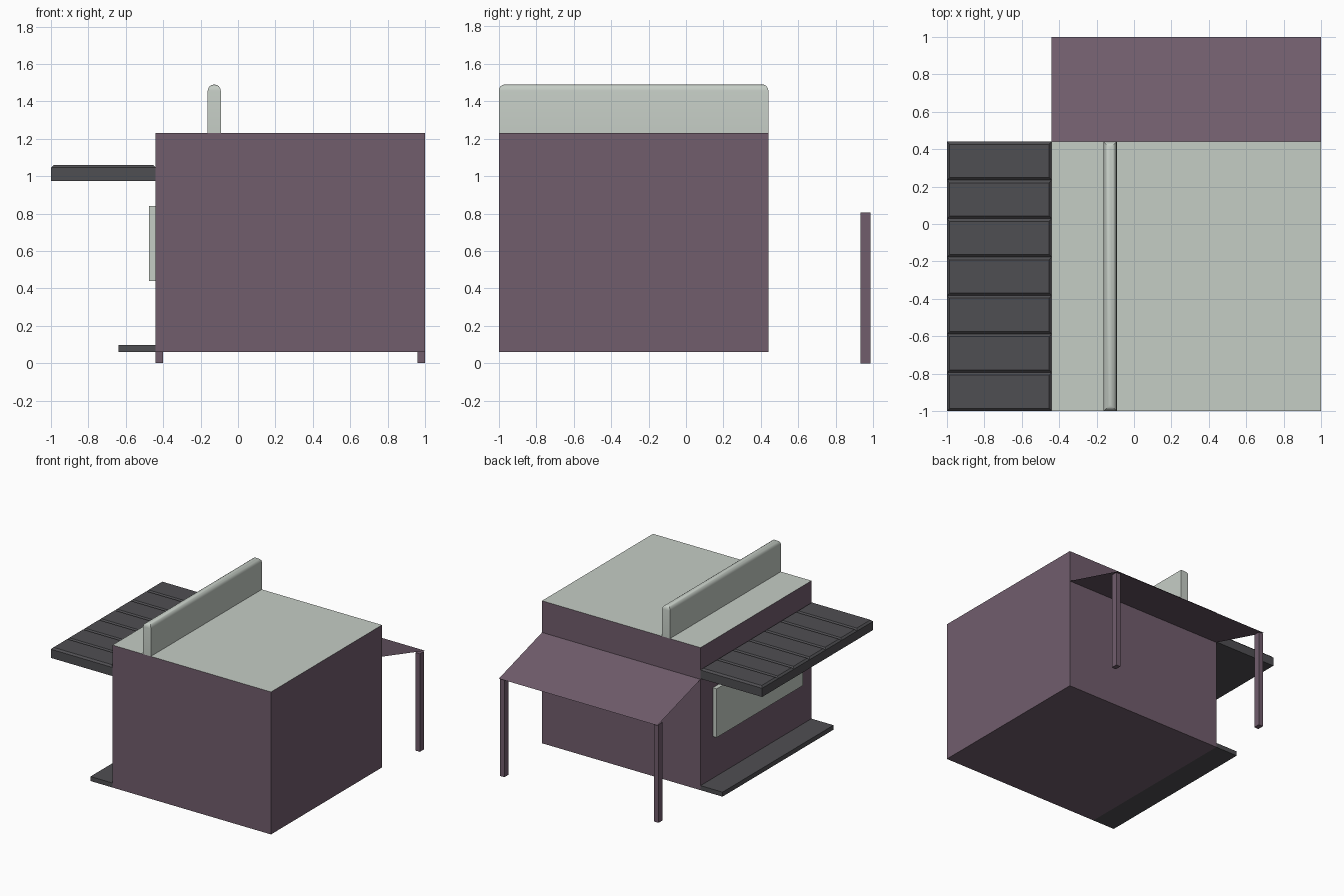
import bpy, bmesh

if "Cube" in bpy.data.objects:
    bpy.data.objects.remove(bpy.data.objects["Cube"])


def material(name, rgb):
    m = bpy.data.materials.new(name)
    m.diffuse_color = (*rgb, 1)
    m.use_nodes = True
    m.node_tree.nodes["Principled BSDF"].inputs["Base Color"].default_value = m.diffuse_color
    return m


PURPLE = material("dusty purple", (0.165, 0.110, 0.152))
PALE = material("pale grey green", (0.56, 0.61, 0.56))
DARK = material("charcoal", (0.078, 0.077, 0.084))


def finish(name, bm, *mats):
    mesh = bpy.data.meshes.new(name)
    bm.to_mesh(mesh)
    bm.free()
    for m in mats:
        mesh.materials.append(m)
    ob = bpy.data.objects.new(name, mesh)
    bpy.context.collection.objects.link(ob)
    return ob


def box(name, x, y, z, mat, bevel=0, segments=1, top_mat=None):
    """Box from (min, max) ranges; bevel rounds the top edges only."""
    bm = bmesh.new()
    bmesh.ops.create_cube(bm, size=1)
    for v in bm.verts:
        v.co = [r[0] if c < 0 else r[1] for c, r in zip(v.co, (x, y, z))]
    bm.normal_update()
    if top_mat:
        for f in bm.faces:
            f.material_index = int(f.normal.z > 0.9)
    if bevel:
        top = [e for e in bm.edges if all(v.co.z > z[1] - 1e-5 for v in e.verts)]
        bmesh.ops.bevel(bm, geom=top, offset=bevel, segments=segments,
                        profile=0.5, affect='EDGES', clamp_overlap=True)
    return finish(name, bm, mat, *([top_mat] if top_mat else []))


L, R, F, B = -0.44, 1.0, -1.0, 0.44     # building footprint

# Building with a pale roof, and the rounded fin standing on it
box("building", (L, R), (F, B), (0.06, 1.23), PURPLE, top_mat=PALE)
fin = box("roof_fin", (-0.162, -0.092), (F, B), (1.23, 1.49), PALE, 0.033, 4)
bpy.context.view_layer.objects.active = fin
fin.select_set(True)
bpy.ops.object.shade_smooth_by_angle()

# Plank canopy on the left side
step = (B - F) / 7
for i in range(7):
    box(f"canopy_plank_{i + 1}", (-1, L), (F + i * step, F + (i + 1) * step),
        (0.975, 1.06), DARK, 0.014)

# Serving hatch panel and floor ledge below it
box("hatch_panel", (-0.475, L), (-0.84, 0.28), (0.44, 0.84), PALE)
box("floor_ledge", (-0.64, L), (F, B), (0.06, 0.097), DARK)

# Thin sloping awning at the back, held by two posts
bm = bmesh.new()
bm.faces.new([bm.verts.new(p) for p in
              ((L, B, 0.97), (R, B, 0.97), (R, 1, 0.805), (L, 1, 0.805))])
bmesh.ops.recalc_face_normals(bm, faces=bm.faces[:])
bm.normal_update()
for f in bm.faces:
    if f.normal.z < 0:
        f.normal_flip()
finish("awning", bm, PURPLE)
for side, x in (("left", L), ("right", R - 0.04)):
    box(f"awning_post_{side}", (x, x + 0.04), (0.932, 0.985), (0, 0.805), PURPLE)
